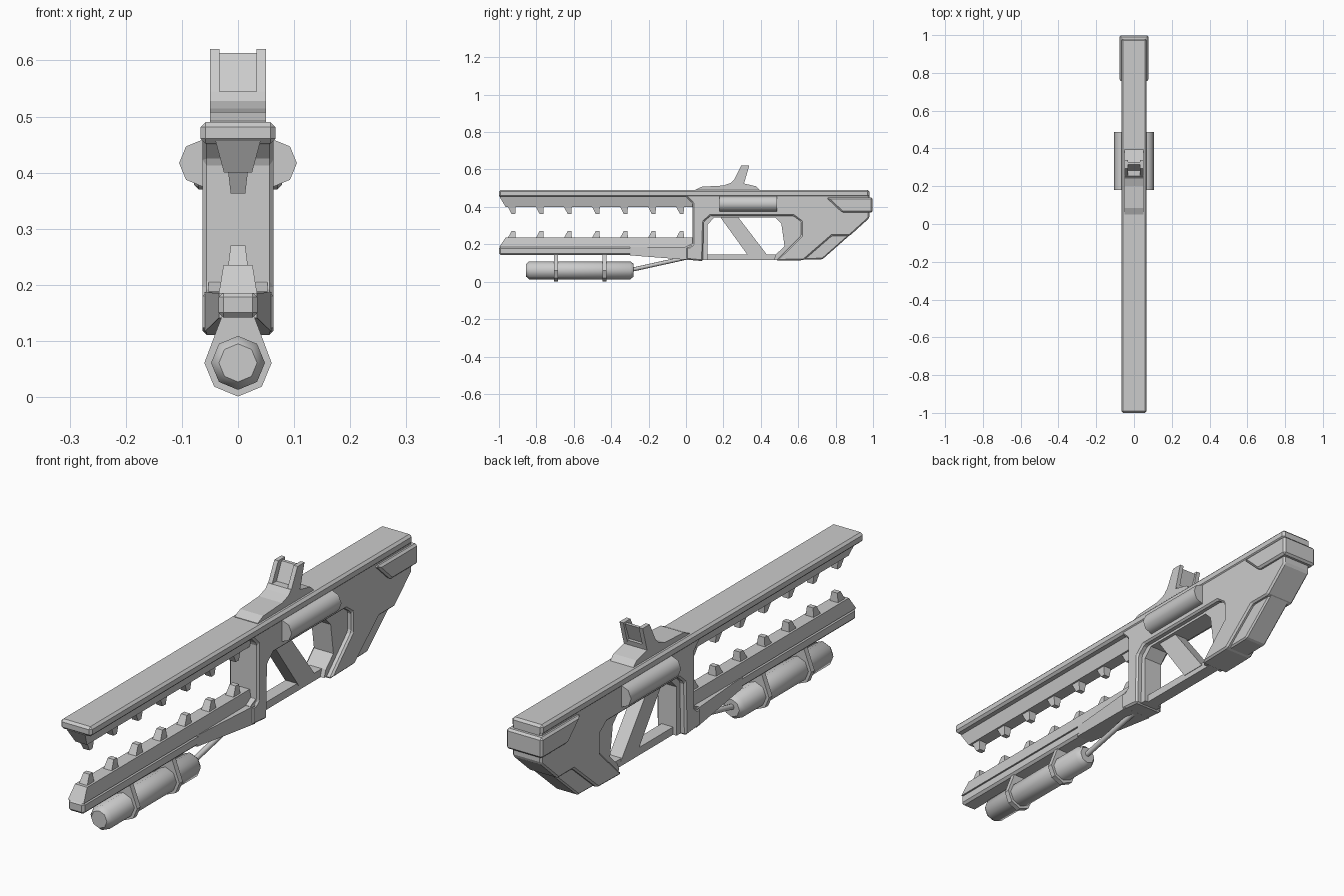
import bpy, bmesh, math
from mathutils import Vector

if "Cube" in bpy.data.objects:
    bpy.data.objects.remove(bpy.data.objects["Cube"])


def finish(name, bm, bevel=0, smooth=False):
    bmesh.ops.recalc_face_normals(bm, faces=bm.faces)
    me = bpy.data.meshes.new(name)
    bm.to_mesh(me)
    bm.free()
    ob = bpy.data.objects.new(name, me)
    bpy.context.collection.objects.link(ob)
    if bevel:
        m = ob.modifiers.new("chamfer", 'BEVEL')
        m.width, m.segments = bevel, 1
        m.limit_method, m.angle_limit = 'ANGLE', math.radians(30)
    if smooth:
        bpy.ops.object.select_all(action='DESELECT')
        ob.select_set(True)
        bpy.context.view_layer.objects.active = ob
        bpy.ops.object.shade_smooth_by_angle(angle=math.radians(50))
    return ob


def prism(name, pts, hw, bevel=0, x=0):
    """Side profile (y, z) extruded to half-width hw about x."""
    bm = bmesh.new()
    f = bm.faces.new([bm.verts.new((x - hw, y, z)) for y, z in pts])
    r = bmesh.ops.extrude_face_region(bm, geom=[f])
    vs = [v for v in r['geom'] if isinstance(v, bmesh.types.BMVert)]
    bmesh.ops.translate(bm, verts=vs, vec=(2 * hw, 0, 0))
    return finish(name, bm, bevel)


def hull(name, pts, bevel=0, smooth=False):
    """Convex solid around points."""
    bm = bmesh.new()
    for p in pts:
        bm.verts.new(p)
    bmesh.ops.convex_hull(bm, input=bm.verts)
    bmesh.ops.dissolve_limit(bm, angle_limit=0.01, verts=bm.verts, edges=bm.edges)
    return finish(name, bm, bevel, smooth)


def level(hw, y0, y1, z):
    return [(s * hw, y, z) for s in (-1, 1) for y in (y0, y1)]


def section(y, hw, z0, z1):
    return [(s * hw, y, z) for s in (-1, 1) for z in (z0, z1)]


def ring(y, r, cx, cz, n=8):
    return [(cx + r * math.cos(2 * math.pi * i / n), y,
             cz + r * math.sin(2 * math.pi * i / n)) for i in range(n)]


# Main frame: rear stock, bridge over the trigger opening and front post
prism("body_frame", [
    (-0.02, 0.46), (0.0, 0.455), (0.035, 0.42), (0.035, 0.2), (0.02, 0.187),
    (0.0, 0.187), (0.0, 0.118), (0.09, 0.11), (0.095, 0.32), (0.13, 0.352),
    (0.575, 0.352), (0.615, 0.322), (0.615, 0.245), (0.48, 0.112),
    (0.63, 0.115), (0.78, 0.245), (0.875, 0.245), (0.98, 0.34),
    (0.98, 0.48), (-0.02, 0.48)], 0.063, 0.007)

# Upper rail with tapered inner keel
hull("upper_rail", level(0.067, -1, 0.98, 0.452) + level(0.067, -1, 0.98, 0.49), 0.009)
hull("upper_keel", level(0.04, -0.998, 0.03, 0.456) + level(0.025, -0.965, 0.038, 0.4))

# Lower rail, its keel and the flare that joins the frame
hull("lower_rail", section(-1, 0.035, 0.142, 0.187) + section(0.01, 0.035, 0.142, 0.187), 0.009)
hull("lower_keel", level(0.034, -0.998, 0.04, 0.185) + level(0.026, -0.965, 0.04, 0.235))
hull("lower_flare", section(-0.3, 0.034, 0.141, 0.185) + section(0.02, 0.06, 0.116, 0.187))
hull("lower_corner_step", section(0.0, 0.053, 0.18, 0.188) + section(0.04, 0.053, 0.18, 0.208))

# Facing rows of teeth
for k in range(7):
    y = -0.955 + 0.15 * k
    for row, za, zb in (("upper", 0.405, 0.363), ("lower", 0.23, 0.27)):
        hull(f"{row}_tooth_{k + 1}",
             level(0.018, y, y + 0.045, za) + level(0.013, y + 0.022, y + 0.042, zb))

# Trigger opening: front liner, slanted strut, guard bar and grip
prism("guard_liner", [(0.085, 0.115), (0.115, 0.115), (0.115, 0.305), (0.15, 0.342),
                      (0.475, 0.342), (0.475, 0.36), (0.085, 0.36)], 0.04)
prism("slanted_strut", [(0.18, 0.35), (0.275, 0.35), (0.44, 0.135), (0.335, 0.135)], 0.027)
prism("guard_bar", [(0.08, 0.115), (0.52, 0.115), (0.52, 0.145), (0.08, 0.145)], 0.025)
prism("grip", [(0.46, 0.36), (0.51, 0.31), (0.527, 0.19), (0.48, 0.145), (0.47, 0.117),
               (0.52, 0.117), (0.64, 0.24), (0.64, 0.36)], 0.042)

# Butt pad and wrap-around rear plate
prism("butt_pad", [(0.94, 0.305), (0.73, 0.12), (0.62, 0.118), (0.75, 0.26), (0.85, 0.3)],
      0.048, 0.006)
prism("rear_plate", [(0.75, 0.45), (0.998, 0.45), (0.998, 0.37), (0.835, 0.37)], 0.078, 0.008)

# Faceted side cylinders
for side, s in (("left", -1), ("right", 1)):
    hull(f"{side}_side_cylinder",
         ring(0.18, 0.042, s * 0.063, 0.417) + ring(0.487, 0.042, s * 0.063, 0.417),
         smooth=True)

# Sight: base, two swept prongs and a thin plate between them
prism("sight_base", [(0.05, 0.485), (0.05, 0.492), (0.085, 0.508), (0.2, 0.514),
                     (0.24, 0.528), (0.255, 0.545), (0.315, 0.545), (0.31, 0.525),
                     (0.375, 0.51), (0.4, 0.485)], 0.05)
for side, s in (("left", -1), ("right", 1)):
    prism(f"{side}_sight_prong", [(0.25, 0.53), (0.295, 0.62), (0.338, 0.62), (0.312, 0.53)],
          0.0085, x=s * 0.0415)
prism("sight_plate", [(0.282, 0.54), (0.315, 0.613), (0.328, 0.613), (0.3, 0.54)], 0.034)

# Underslung tank with hanging straps
TZ = 0.061
hull("tank", ring(-0.855, 0.034, 0, TZ) + ring(-0.838, 0.048, 0, TZ)
     + ring(-0.298, 0.048, 0, TZ) + ring(-0.28, 0.034, 0, TZ), smooth=True)
for i, y in enumerate((-0.706, -0.446)):
    pts = []
    for yy in (y, y + 0.021):
        pts += [p for p in ring(yy, 0.06, 0, TZ) if p[2] < TZ + 0.05]
        pts += [(-0.028, yy, 0.146), (0.028, yy, 0.146)]
    hull(f"tank_strap_{i + 1}", pts)

# Feed tube from tank to frame
a, b = Vector((0, -0.29, 0.064)), Vector((0, 0.01, 0.13))
hull("feed_tube", [Vector(p) + c for c in (a, b) for p in ring(0, 0.011, 0, 0)], smooth=True)
